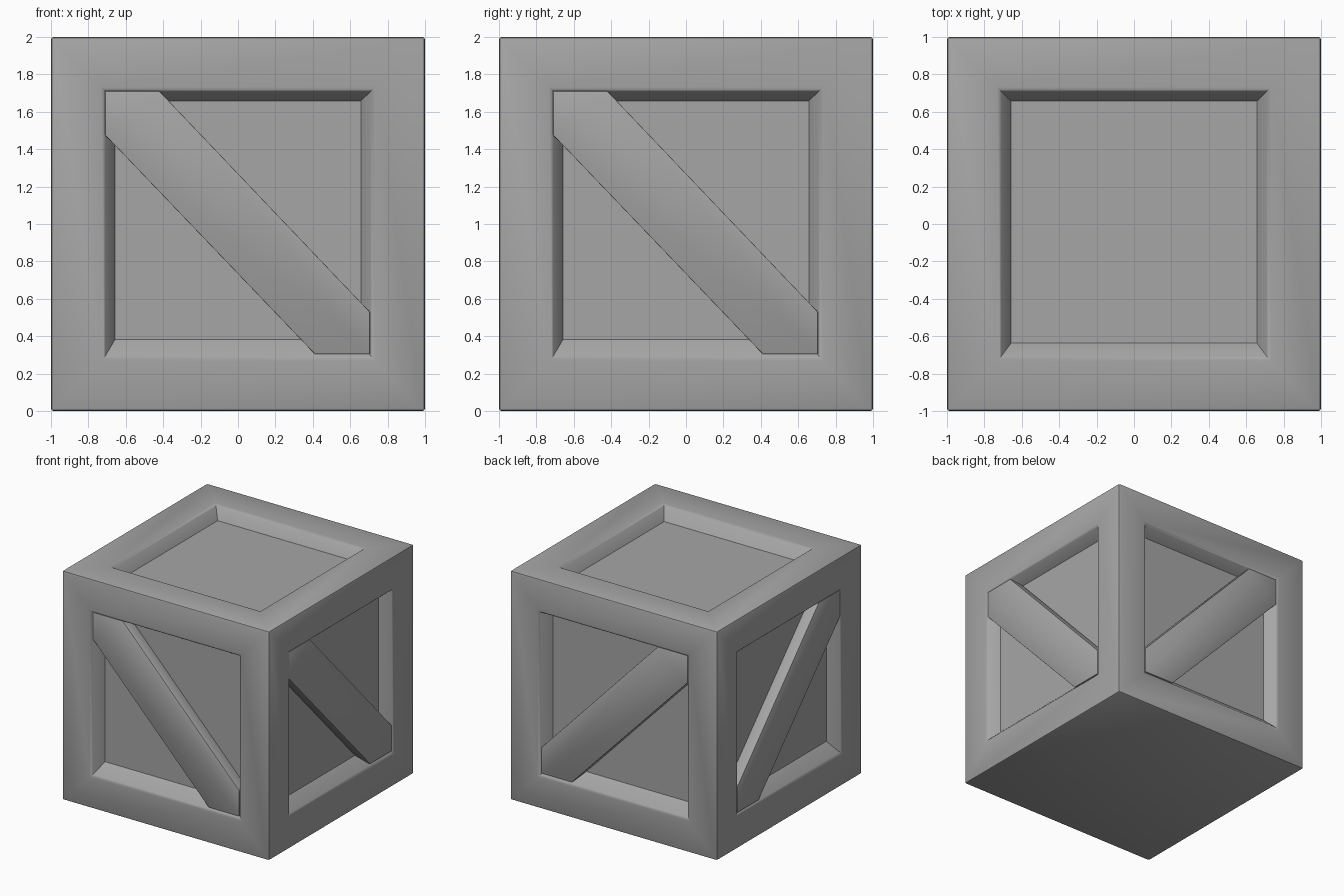
import bpy, bmesh, math
from mathutils import Matrix

if "Cube" in bpy.data.objects:
    bpy.data.objects.remove(bpy.data.objects["Cube"])

grey = bpy.data.materials.new("crate grey")
grey.diffuse_color = (0.38, 0.38, 0.38, 1)
grey.use_nodes = True
grey.node_tree.nodes["Principled BSDF"].inputs["Base Color"].default_value = grey.diffuse_color


def finish(name, bm, bevel):
    # soften only the convex edges, leaving recess corners crisp
    bmesh.ops.recalc_face_normals(bm, faces=bm.faces)
    edges = [e for e in bm.edges if e.is_convex and e.calc_face_angle() > 0.4]
    bmesh.ops.bevel(bm, geom=edges, offset=bevel, segments=2, profile=0.5,
                    affect='EDGES', clamp_overlap=True)
    me = bpy.data.meshes.new(name)
    bm.to_mesh(me)
    bm.free()
    me.materials.append(grey)
    ob = bpy.data.objects.new(name, me)
    bpy.context.collection.objects.link(ob)
    bpy.context.view_layer.objects.active = ob
    ob.select_set(True)
    bpy.ops.object.shade_smooth_by_angle(angle=math.radians(35))
    ob.select_set(False)
    return ob


# Crate body: cube with a sloped recess in every face but the bottom
bm = bmesh.new()
bmesh.ops.create_cube(bm, size=2, matrix=Matrix.Translation((0, 0, 1)))
panels = [f for f in bm.faces if f.normal.z > -0.5]
bmesh.ops.inset_individual(bm, faces=panels, thickness=0.283, use_even_offset=True)
bmesh.ops.inset_individual(bm, faces=panels, thickness=0.06, depth=-0.105,
                           use_even_offset=True)
for f in panels:
    # the lower slope is a little wider than the others
    for v in f.verts:
        if v.co.z < 1:
            v.co.z += 0.04
        elif abs(f.normal.z) > 0.5 and v.co.y < 0:
            v.co.y += 0.02
finish("crate_body", bm, 0.015)

# Diagonal braces, sitting in the four side recesses
OUTLINE = [(-0.71, 1.71), (-0.42, 1.71), (0.705, 0.53),
           (0.705, 0.305), (0.41, 0.305), (-0.71, 1.475)]


def brace(name, axis, side):
    bm = bmesh.new()
    rings = []
    for d in (0.88, 0.99):
        rings.append([bm.verts.new((u, side * d, z) if axis == 'y' else (side * d, u, z))
                      for u, z in OUTLINE])
    inner, outer = rings
    bm.faces.new(inner)
    bm.faces.new(outer)
    n = len(OUTLINE)
    for i in range(n):
        j = (i + 1) % n
        bm.faces.new((inner[i], inner[j], outer[j], outer[i]))
    finish(name, bm, 0.003)


for name, axis, side in (("front", 'y', -1), ("back", 'y', 1),
                         ("right", 'x', 1), ("left", 'x', -1)):
    brace(name + "_brace", axis, side)
